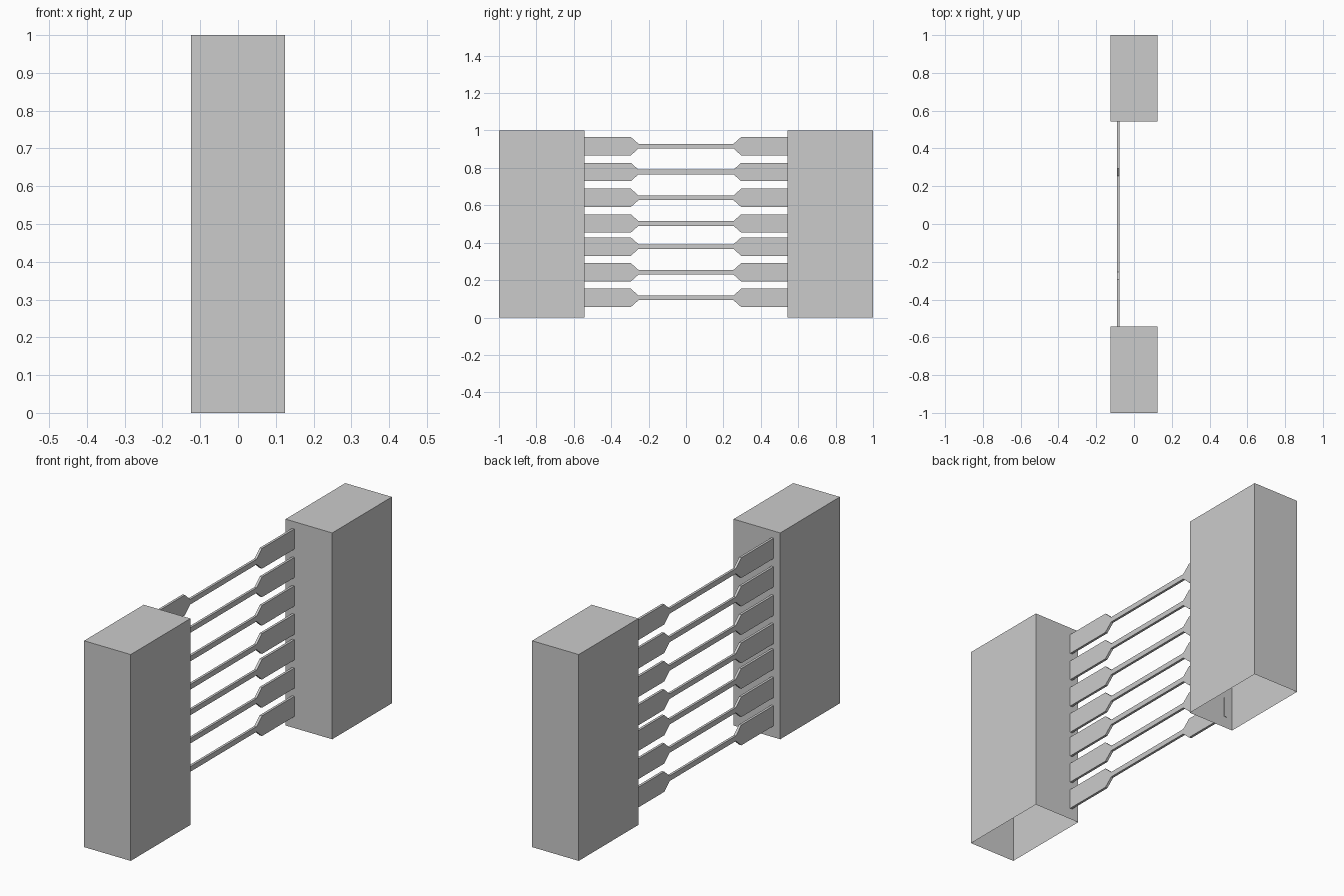
import bpy, bmesh

if "Cube" in bpy.data.objects:
    bpy.data.objects.remove(bpy.data.objects["Cube"])

INNER = 0.543                 # inner wall of each end block
STRIP_X, STRIP_T = -0.084, 0.012
STRIP_Z = (0.105, 0.242, 0.379, 0.503, 0.640, 0.778, 0.916)


def make_object(name, bm):
    bmesh.ops.recalc_face_normals(bm, faces=bm.faces)
    mesh = bpy.data.meshes.new(name)
    bm.to_mesh(mesh)
    bm.free()
    obj = bpy.data.objects.new(name, mesh)
    bpy.context.collection.objects.link(obj)
    return obj


# Tall end block: thin shell, open underneath
def end_block(name, side):
    bm = bmesh.new()
    bmesh.ops.create_cube(bm, size=1)
    for v in bm.verts:
        v.co.x *= 0.25
        v.co.y = v.co.y * (1 - INNER) + side * (1 + INNER) / 2
        v.co.z += 0.5
    bottom = [f for f in bm.faces if all(v.co.z < 0.01 for v in f.verts)]
    bmesh.ops.delete(bm, geom=bottom, context='FACES_ONLY')
    make_object(name, bm)
    # Outward normals are kept even though the base is open


# Flat strip with wide pads and a narrow neck
def strip(name, z):
    half = [(INNER + 0.003, 0.049), (0.295, 0.049), (0.254, 0.0125)]
    edge = half + [(-y, h) for y, h in reversed(half)]
    outline = edge + [(y, -h) for y, h in reversed(edge)]
    bm = bmesh.new()
    face = bm.faces.new([bm.verts.new((STRIP_X - STRIP_T / 2, y, z + h))
                         for y, h in outline])
    out = bmesh.ops.extrude_face_region(bm, geom=[face])
    verts = [g for g in out["geom"] if isinstance(g, bmesh.types.BMVert)]
    bmesh.ops.translate(bm, verts=verts, vec=(STRIP_T, 0, 0))
    # Ensure both broad sides are capped
    if sum(len(f.verts) == len(outline) for f in bm.faces) < 2:
        bmesh.ops.holes_fill(bm, edges=bm.edges, sides=0)
    make_object(name, bm)


end_block("front_block", -1)
end_block("back_block", 1)
for i, z in enumerate(STRIP_Z):
    strip(f"strip_{i + 1}", z)
